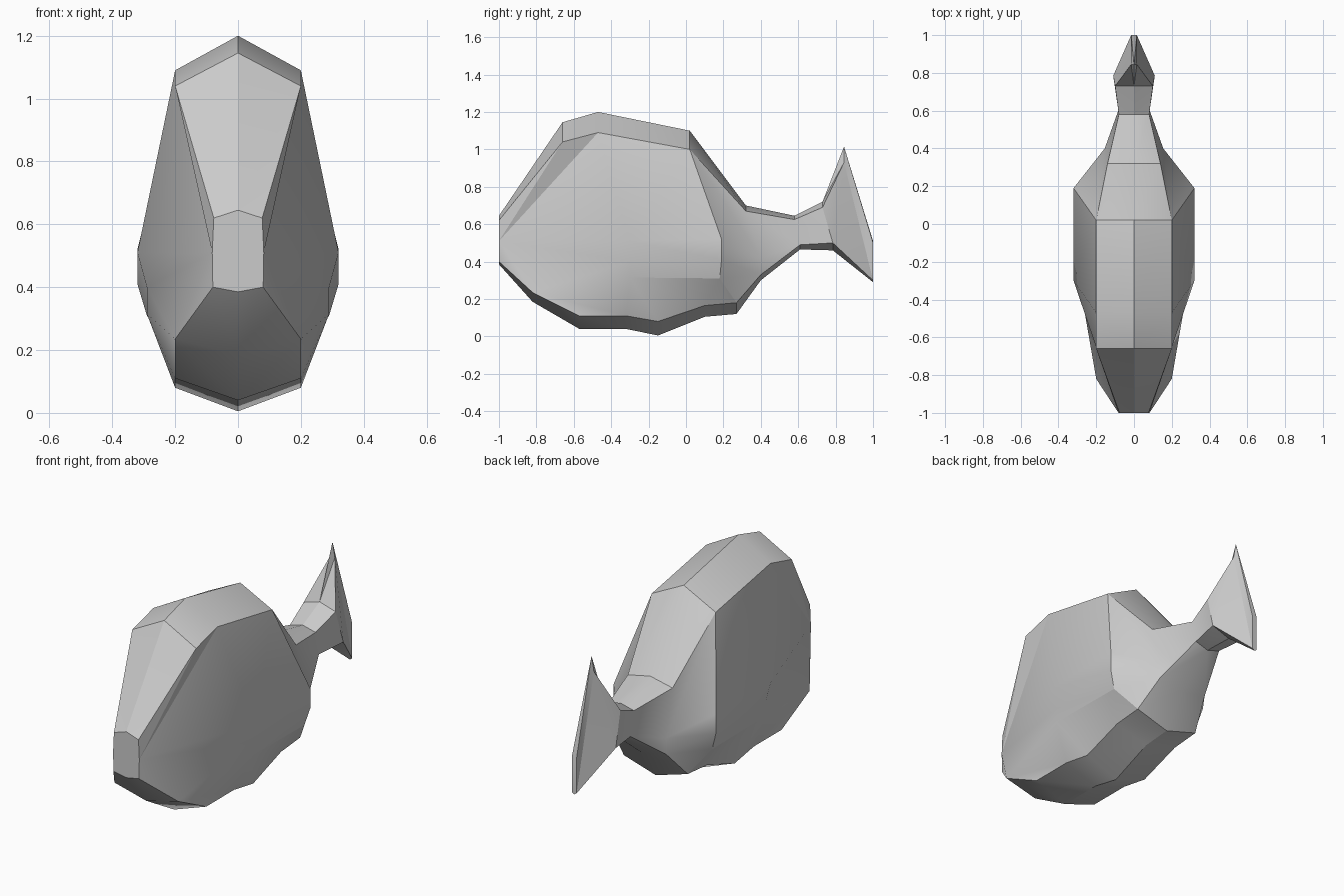
import bpy, bmesh, math

cube = bpy.data.objects.get("Cube")
if cube:
    bpy.data.objects.remove(cube)

grey = bpy.data.materials.new("plain_grey")
grey.use_nodes = True
colour = (0.6, 0.6, 0.6, 1)
grey.diffuse_color = colour
grey.node_tree.nodes["Principled BSDF"].inputs["Base Color"].default_value = colour

# Contour lines of the left half, nose to tail, from the back down to the keel
nose_low, chin = (.08, -1, .40), (.2, -.82, .235)
ridge = [(0, -1, .645), (0, -.66, 1.145), (0, -.47, 1.2), (0, .02, 1.1), (0, .32, .7),
         (0, .58, .645), (0, .73, .72), (0, .845, 1.015), (0, 1, .51)]
shoulder = [(.077, -1, .62), (.2, -.66, 1.04), (.2, -.47, 1.09), (.2, .02, 1), (.14, .32, .67),
            (.08, .58, .625), (.1, .73, .69), (.015, .845, .93), (.015, 1, .5)]
tail_side = [(.08, .61, .49), (.11, .785, .5), (.015, 1, .3)]
rear_flank = (.155, .4, .42)
rear_base = (.155, .4, .33)
flank_high = [(.082, -1, .51), (.32, -.3, .51), (.32, .19, .52), rear_flank] + tail_side
flank_low = [nose_low, chin, (.29, -.3, .4), (.32, .19, .41), rear_flank] + tail_side
flank_base = [nose_low, chin, (.29, -.3, .315), (.29, .18, .31), rear_base] + tail_side
belly = [nose_low, chin, (.2, -.57, .11), (.2, -.32, .11), (.2, -.15, .08), (.2, .1, .165),
         (.2, .27, .18), rear_base] + tail_side
keel = [(0, -1, .385), (0, -.82, .185), (0, -.57, .04), (0, -.32, .04), (0, -.15, .005),
        (0, .1, .105), (0, .27, .12), (0, .4, .3), (0, .61, .465), (0, .785, .46), (0, 1, .29)]
lines = [ridge, shoulder, flank_high, flank_low, flank_base, belly, keel]

bm = bmesh.new()
points = {}


def add_face(coords):
    """Add a face, sharing points and skipping collapsed ones."""
    unique = list(dict.fromkeys(coords))
    if len(unique) > 2:
        for p in unique:
            if p not in points:
                points[p] = bm.verts.new(p)
        verts = [points[p] for p in unique]
        if not bm.faces.get(verts):
            bm.faces.new(verts)


def stitch(a, b, bias=0):
    """Fill the band between two contour lines with triangles."""
    i = j = 0
    while i < len(a) - 1 or j < len(b) - 1:
        step_a = j == len(b) - 1 or (i < len(a) - 1 and a[i + 1][1] + bias < b[j + 1][1])
        if step_a:
            add_face((a[i], b[j], a[i + 1]))
            i += 1
        else:
            add_face((a[i], b[j], b[j + 1]))
            j += 1


for upper, lower in zip(lines, lines[1:]):
    stitch(upper, lower, .1 if upper is shoulder else 0)

# Blunt mouth plate and thin rear edge of the tail fin
add_face([line[0] for line in lines])
add_face([line[-1] for line in lines])

# Mirror the half across the centre
bmesh.ops.mirror(bm, geom=bm.verts[:] + bm.edges[:] + bm.faces[:], axis='X', merge_dist=.001)
bmesh.ops.remove_doubles(bm, verts=bm.verts[:], dist=.0005)
bmesh.ops.recalc_face_normals(bm, faces=bm.faces[:])

mesh = bpy.data.meshes.new("fish_body")
bm.to_mesh(mesh)
bm.free()
mesh.materials.append(grey)
fish = bpy.data.objects.new("fish_body", mesh)
bpy.context.collection.objects.link(fish)

# Smooth the gentle bends, keep the creases
bpy.ops.object.select_all(action='DESELECT')
fish.select_set(True)
bpy.context.view_layer.objects.active = fish
bpy.ops.object.shade_smooth_by_angle(angle=math.radians(30))
